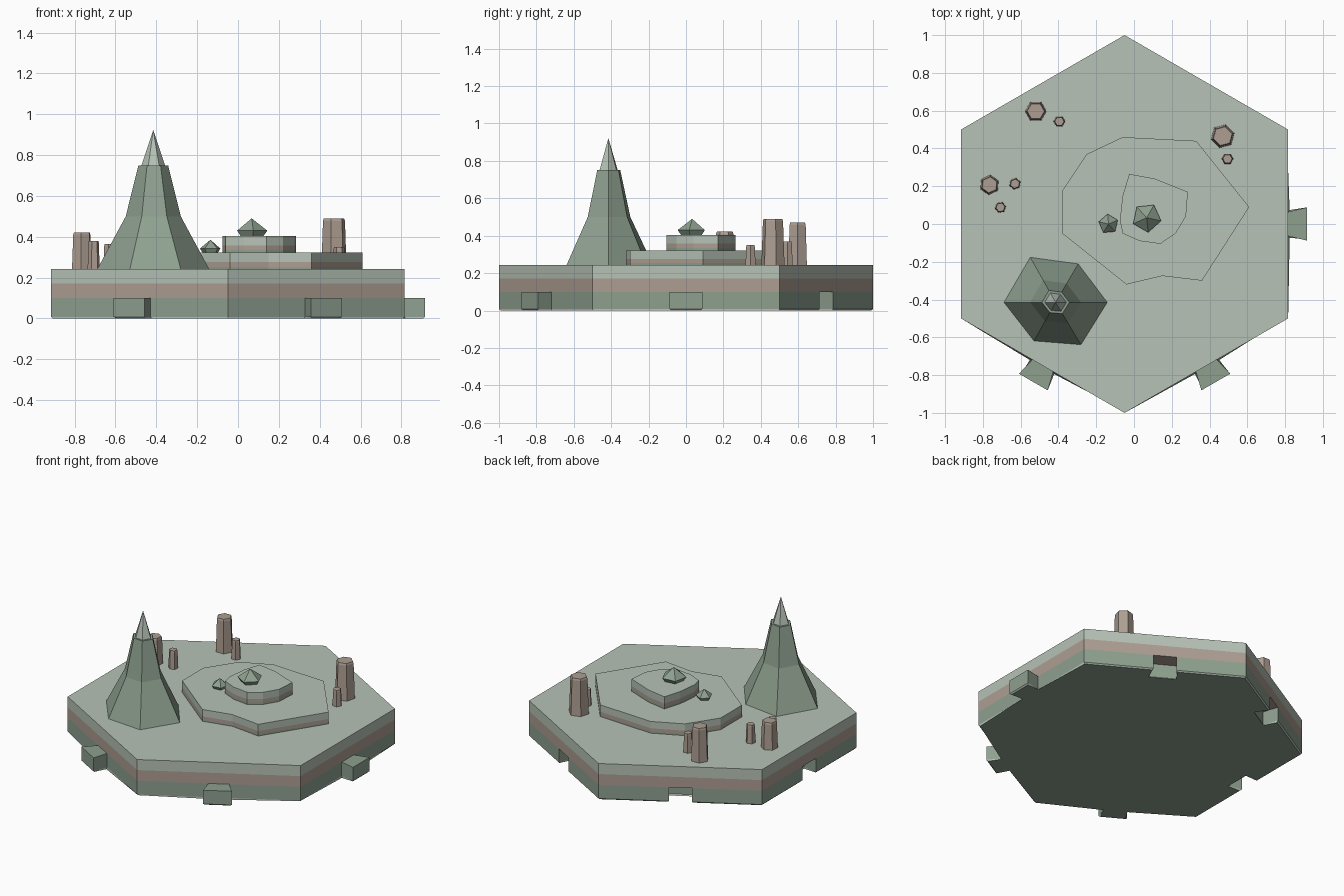
import bpy, bmesh, math
from mathutils import Vector

if "Cube" in bpy.data.objects:
    bpy.data.objects.remove(bpy.data.objects["Cube"])

def material(name, rgb):
    m = bpy.data.materials.new(name)
    lin = [((c / 255 + 0.055) / 1.055) ** 2.4 for c in rgb]
    m.diffuse_color = (*lin, 1)
    m.use_nodes = True
    m.node_tree.nodes["Principled BSDF"].inputs["Base Color"].default_value = m.diffuse_color
    return m

MATS = [material("pale_green", (182, 194, 182)),
        material("tan_stone", (173, 158, 146)),
        material("moss_green", (142, 160, 143))]
PALE, TAN, MOSS = range(3)

def loft(name, rings, bands, chamfer=0.0):
    """Stack rings [(z, points)] from the bottom up; bands gives a colour per band."""
    bm = bmesh.new()
    loops = [[bm.verts.new((x, y, z)) for x, y in pts] for z, pts in rings]
    bottom = bm.faces.new(loops[0][::-1])
    bottom.material_index = bands[0]
    for lo, hi, col in zip(loops, loops[1:], bands):
        n = len(lo)
        for i in range(n):
            j = (i + 1) % n
            if len(hi) == 1:
                f = bm.faces.new((lo[i], lo[j], hi[0]))
            else:
                f = bm.faces.new((lo[i], lo[j], hi[j], hi[i]))
            f.material_index = col
    if len(loops[-1]) > 2:
        bm.faces.new(loops[-1]).material_index = bands[-1]
    if chamfer:
        bmesh.ops.bevel(bm, geom=list(bottom.edges), offset=chamfer,
                        segments=1, affect='EDGES')
    me = bpy.data.meshes.new(name)
    bm.to_mesh(me)
    bm.free()
    for m in MATS:
        me.materials.append(m)
    ob = bpy.data.objects.new(name, me)
    bpy.context.collection.objects.link(ob)
    return ob

def ngon(cx, cy, r, n, start=0.0):
    return [(cx + r * math.cos(math.radians(start + 360 * i / n)),
             cy + r * math.sin(math.radians(start + 360 * i / n))) for i in range(n)]

def scaled(pts, c, s):
    return [(c[0] + (x - c[0]) * s, c[1] + (y - c[1]) * s) for x, y in pts]

# Tile base: bottom layer has dovetail tabs on three sides, sockets on the other three
CX, APOTHEM = -0.05, math.sqrt(3) / 2
hexagon = ngon(CX, 0, 1, 6, -30)
outline = []
for k in range(6):
    a = math.radians(60 * k)
    n, t = Vector((math.cos(a), math.sin(a))), Vector((-math.sin(a), math.cos(a)))
    mid = Vector((CX, 0)) + n * APOTHEM
    tab = k in (0, 4, 5)
    depth, mouth, wide = (0.1, 0.064, 0.088) if tab else (-0.105, 0.07, 0.094)
    outline.append(hexagon[k])
    for s, d in ((-mouth, 0), (-wide, depth), (wide, depth), (mouth, 0)):
        outline.append(tuple(mid + t * s + n * d))
loft("base_bottom_layer", [(0, outline), (0.1, outline)], [MOSS], chamfer=0.008)
loft("base_upper_layers", [(0.1, hexagon), (0.172, hexagon), (0.243, hexagon)], [TAN, PALE])

# Two stepped plateaus with the same banding
lower = [(-0.38, -0.05), (-0.04, -0.32), (0.15, -0.275), (0.36, -0.30), (0.61, 0.09),
         (0.33, 0.44), (-0.06, 0.46), (-0.25, 0.37), (-0.38, 0.175)]
upper = [(-0.075, 0.02), (-0.06, -0.05), (0.03, -0.09), (0.14, -0.105), (0.22, -0.05),
         (0.275, 0.04), (0.285, 0.17), (0.11, 0.24), (-0.025, 0.265), (-0.06, 0.15)]
for name, pts, z in (("lower_plateau", lower, 0.24), ("upper_plateau", upper, 0.322)):
    loft(name, [(z, pts), (z + 0.013, pts), (z + 0.036, pts), (z + 0.082, pts)],
         [MOSS, TAN, PALE])

# Tall spire: flared hexagonal body with a pale pointed tip
C = (-0.415, -0.415)
foot = [(-0.69, -0.415), (-0.53, -0.62), (-0.28, -0.64),
        (-0.14, -0.415), (-0.295, -0.21), (-0.55, -0.175)]
loft("spire_body", [(0.24, foot), (0.5, scaled(foot, C, 0.49)),
                    (0.75, scaled(foot, C, 0.265))], [MOSS, MOSS])
loft("spire_tip", [(0.745, scaled(foot, C, 0.215)), (0.922, [C])], [PALE])

# Hexagonal stone pillars: x, y, radius, top height, rotation
pillars = [(0.47, 0.465, 0.064, 0.49, 15), (0.495, 0.345, 0.031, 0.35, 0),
           (-0.765, 0.207, 0.053, 0.422, 25), (-0.63, 0.213, 0.031, 0.365, 20),
           (-0.707, 0.088, 0.03, 0.38, 10), (-0.52, 0.597, 0.057, 0.47, 0),
           (-0.395, 0.543, 0.031, 0.37, 0)]
for i, (x, y, r, top, rot) in enumerate(pillars):
    loft(f"stone_pillar_{i + 1}",
         [(0.24, ngon(x, y, r, 6, rot)), (top - 0.012, ngon(x, y, r * 0.87, 6, rot)),
          (top, ngon(x, y, r * 0.8, 6, rot))], [TAN, TAN])

# Boulders: x, y, radius, bottom, widest and top heights, rotation
boulders = [(0.067, 0.033, 0.078, 0.40, 0.43, 0.49, 60),
            (-0.135, 0.0, 0.053, 0.32, 0.342, 0.385, 95)]
for i, (x, y, r, z0, z1, z2, rot) in enumerate(boulders):
    loft(f"boulder_{i + 1}", [(z0, ngon(x, y, r * 0.72, 5, rot)),
                              (z1, ngon(x, y, r, 5, rot)), (z2, [(x, y)])], [MOSS, MOSS])
